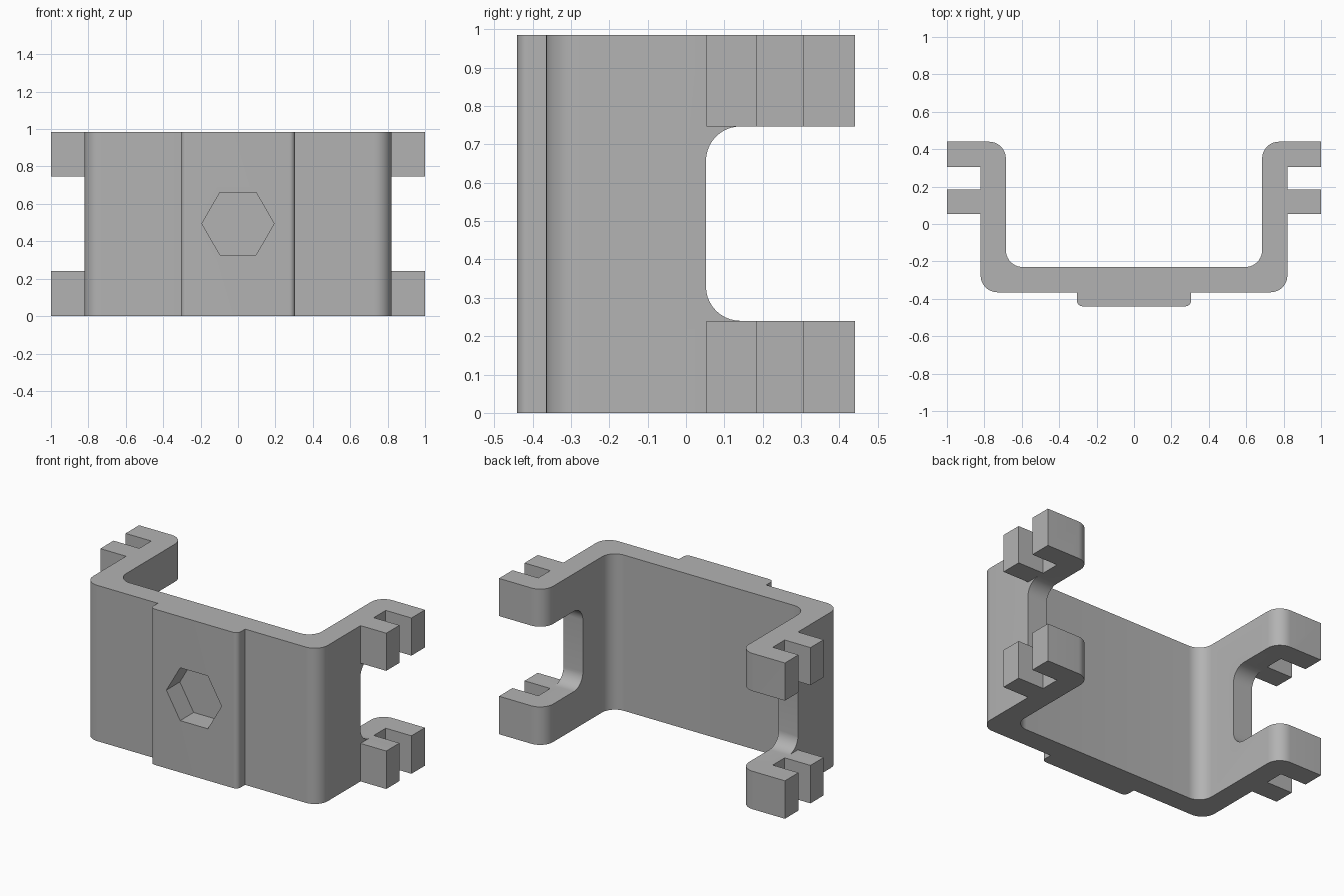
import bpy, bmesh, math
from mathutils import Vector

cube = bpy.data.objects.get("Cube")
if cube:
    bpy.data.objects.remove(cube, do_unlink=True)

HEIGHT = 0.985
MID = HEIGHT / 2 + 0.002

grey = bpy.data.materials.new("plain grey")
grey.use_nodes = True
colour = (0.45, 0.45, 0.45, 1)
grey.diffuse_color = colour
grey.node_tree.nodes["Principled BSDF"].inputs["Base Color"].default_value = colour


def rounded(corners, steps=10):
    """Outline from (a, b, radius) corners, each rounded by its radius."""
    out = []
    for i, (a, b, r) in enumerate(corners):
        p = Vector((a, b))
        if r == 0:
            out.append(p)
            continue
        u = (Vector(corners[i - 1][:2]) - p).normalized()
        v = (Vector(corners[(i + 1) % len(corners)][:2]) - p).normalized()
        centre = p + (u + v) * r
        for k in range(steps + 1):
            t = math.pi / 2 * k / steps
            out.append(centre - v * r * math.cos(t) - u * r * math.sin(t))
    return out


def prism(name, outline, place, sweep):
    """Extrude a 2D outline; place maps its points into space."""
    bm = bmesh.new()
    face = bm.faces.new([bm.verts.new(place(*p)) for p in outline])
    new = bmesh.ops.extrude_face_region(bm, geom=[face])["geom"]
    bmesh.ops.translate(bm, vec=sweep,
                        verts=[g for g in new if isinstance(g, bmesh.types.BMVert)])
    bmesh.ops.recalc_face_normals(bm, faces=bm.faces)
    mesh = bpy.data.meshes.new(name)
    bm.to_mesh(mesh)
    bm.free()
    mesh.materials.append(grey)
    obj = bpy.data.objects.new(name, mesh)
    bpy.context.collection.objects.link(obj)
    return obj


def cut(target, cutter):
    bpy.ops.object.select_all(action="DESELECT")
    bpy.context.view_layer.objects.active = target
    target.select_set(True)
    mod = target.modifiers.new("cut", "BOOLEAN")
    mod.operation, mod.solver, mod.object = "DIFFERENCE", "EXACT", cutter
    bpy.ops.object.modifier_apply(modifier=mod.name)
    bpy.data.objects.remove(cutter, do_unlink=True)


# Channel with front pad and paired side prongs: half outline, then mirrored
half = [(0.305, -0.44, 0.03), (0.305, -0.365, 0), (0.82, -0.365, 0.09),
        (0.82, 0.053, 0), (1, 0.053, 0), (1, 0.185, 0), (0.82, 0.185, 0),
        (0.82, 0.305, 0), (1, 0.305, 0), (1, 0.44, 0),
        (0.685, 0.44, 0.09), (0.685, -0.23, 0.09)]
corners = half + [(-x, y, r) for x, y, r in reversed(half)]
bracket = prism("bracket", rounded(corners), lambda x, y: (x, y, 0), (0, 0, HEIGHT))

# Openings between the upper and lower prongs, rounded only through the arms
low, high = 0.24, 0.747
for side in (1, -1):
    gap = [(0.03, low, 0), (0.6, low, 0), (0.6, high, 0), (0.03, high, 0)]
    cut(bracket, prism("prong_gap", rounded(gap),
                       lambda y, z: (side * 0.82, y, z), (side * 0.3, 0, 0)))
    window = [(0.052, low, 0.09), (0.6, low, 0), (0.6, high, 0), (0.052, high, 0.09)]
    cut(bracket, prism("arm_window", rounded(window),
                       lambda y, z: (side * 0.6, y, z), (side * 0.6, 0, 0)))

# Blind hexagonal pocket in the front pad
hexagon = [(0.193 * math.cos(math.pi * k / 3), 0.193 * math.sin(math.pi * k / 3))
           for k in range(6)]
cut(bracket, prism("hex_pocket", hexagon,
                   lambda x, z: (x, -0.6, MID + z), (0, 0.295, 0)))

# Smooth fillets, sharp edges elsewhere
bpy.ops.object.shade_smooth_by_angle(angle=math.radians(30))
